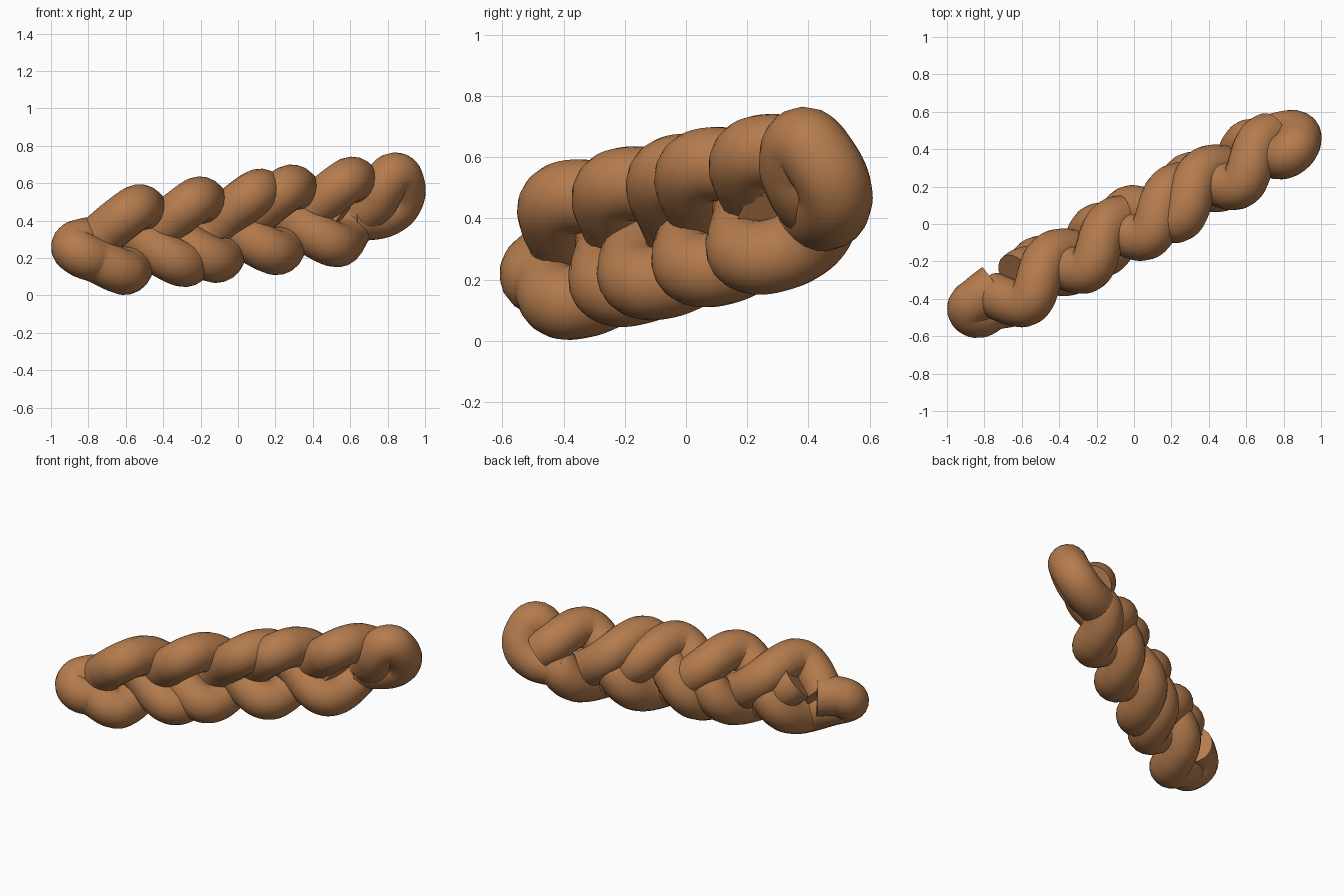
import bpy
from math import sin, radians
from mathutils import Vector

cube = bpy.data.objects.get("Cube")
if cube:
    bpy.data.objects.remove(cube, do_unlink=True)

# Single baked-brown colour
brown = bpy.data.materials.new("warm_brown")
brown.use_nodes = True
colour = (0.46, 0.2, 0.075, 1)
brown.diffuse_color = colour
brown.node_tree.nodes["Principled BSDF"].inputs["Base Color"].default_value = colour

# Braid frame: long axis, frontward swing and upward swing leaning to the front
CENTRE = Vector((0, 0, 0.375))
ALONG = Vector((0.87, 0.48, 0.113)).normalized()
FRONT = Vector((0.48, -0.87, 0)).normalized()
UP = ALONG.cross(-FRONT) + FRONT * 0.1
PERIOD, RISE, DEPTH, RADIUS = 0.935, 0.168, 0.078, 0.122
LAG = radians(40)


def braid_point(s, peak):
    """Point on a strand that reaches its highest place at s = peak."""
    t = radians(90 + 360 * (s - peak) / PERIOD)
    return CENTRE + ALONG * s + UP * (RISE * sin(t)) + FRONT * (DEPTH * sin(2 * t - LAG))


def strand(name, peak, start, end, before=(), after=()):
    """Round rope following the braid, with optional curled ends."""
    steps = round((end - start) / 0.05)
    path = [Vector(p) for p in before]
    path += [braid_point(start + (end - start) * i / steps, peak) for i in range(steps + 1)]
    path += [Vector(p) for p in after]

    curve = bpy.data.curves.new(name, "CURVE")
    curve.dimensions = "3D"
    curve.bevel_depth = RADIUS
    curve.bevel_resolution = 8
    curve.resolution_u = 6
    curve.use_fill_caps = True
    spline = curve.splines.new("BEZIER")
    spline.bezier_points.add(len(path) - 1)
    for knot, p in zip(spline.bezier_points, path):
        knot.co = p
        knot.handle_left_type = knot.handle_right_type = "AUTO"
    curve.materials.append(brown)

    rope = bpy.data.objects.new(name, curve)
    bpy.context.collection.objects.link(rope)
    bpy.ops.object.select_all(action="DESELECT")
    rope.select_set(True)
    bpy.context.view_layer.objects.active = rope
    bpy.ops.object.convert(target="MESH")
    bpy.ops.object.shade_smooth_by_angle(angle=radians(50))


# Strand that curls round the low end
strand("low_curl_strand", -0.26, -0.76, 0.88,
       before=[(-0.735, -0.325, 0.29), (-0.83, -0.4, 0.29), (-0.878, -0.45, 0.26),
               (-0.84, -0.488, 0.22), (-0.76, -0.45, 0.19)])

# Strand with both ends tucked in
strand("middle_strand", -0.63, -0.85, 0.6)

# Strand that loops round the high end
strand("high_loop_strand", 0.11, -0.68, 0.76,
       after=[(0.73, 0.385, 0.5), (0.775, 0.36, 0.58), (0.84, 0.385, 0.643),
              (0.878, 0.44, 0.59), (0.865, 0.485, 0.5), (0.79, 0.48, 0.435),
              (0.69, 0.45, 0.415), (0.6, 0.42, 0.41)])
